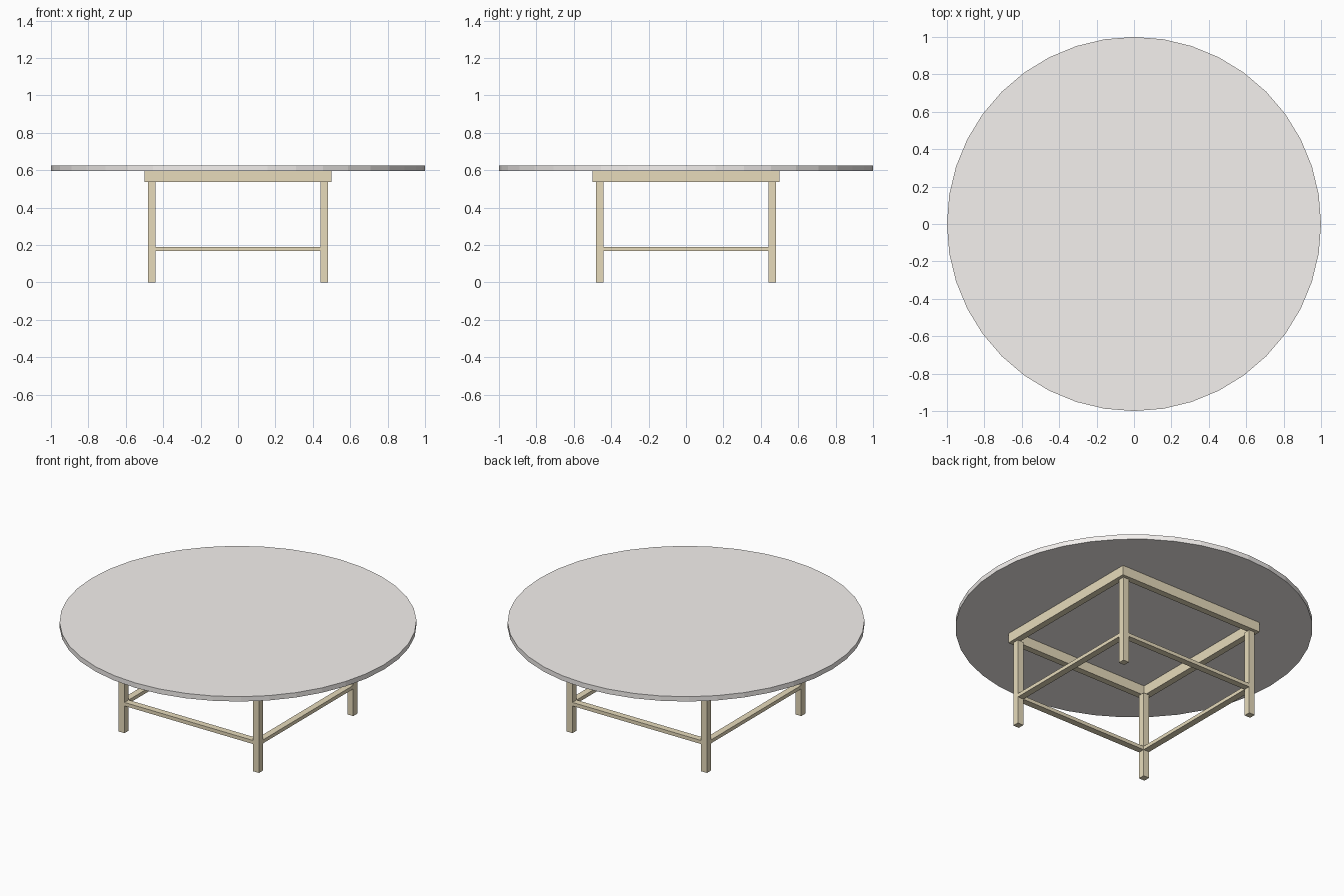
import bpy

if "Cube" in bpy.data.objects:
    bpy.data.objects.remove(bpy.data.objects["Cube"])


def material(name, color):
    m = bpy.data.materials.new(name)
    m.diffuse_color = (*color, 1)
    m.use_nodes = True
    m.node_tree.nodes["Principled BSDF"].inputs["Base Color"].default_value = m.diffuse_color
    return m


wood = material("pale_wood", (0.80, 0.71, 0.50))
stone = material("stone", (0.91, 0.88, 0.86))


def box(name, x0, x1, y0, y1, z0, z1):
    bpy.ops.mesh.primitive_cube_add(
        size=1, location=((x0 + x1) / 2, (y0 + y1) / 2, (z0 + z1) / 2))
    o = bpy.context.object
    o.name = name
    o.scale = (x1 - x0, y1 - y0, z1 - z0)
    bpy.ops.object.transform_apply(location=False, rotation=False, scale=True)
    o.data.materials.append(wood)
    return o


# Round table top, flat 40-sided rim
bpy.ops.mesh.primitive_cylinder_add(
    vertices=40, radius=1, depth=0.03, location=(0, 0, 0.611))
top = bpy.context.object
top.name = "table_top"
top.data.materials.append(stone)

LEG_IN, LEG_OUT = 0.44, 0.48
APRON_IN, APRON_OUT = 0.46, 0.50
APRON_Z0, APRON_Z1 = 0.536, 0.596
RAIL_Z0, RAIL_Z1 = 0.168, 0.19

# Four square legs
for sx, xn in ((-1, "left"), (1, "right")):
    for sy, yn in ((-1, "front"), (1, "back")):
        x, y, h = sx * 0.46, sy * 0.46, 0.02
        box(f"{yn}_{xn}_leg", x - h, x + h, y - h, y + h, 0, APRON_Z0)

# Apron frame under the top, and stretchers between the legs
for s, n in ((-1, "front"), (1, "back")):
    a, b = sorted((s * APRON_IN, s * APRON_OUT))
    box(f"{n}_apron", -APRON_OUT, APRON_OUT, a, b, APRON_Z0, APRON_Z1)
    a, b = sorted((s * LEG_IN, s * LEG_OUT))
    box(f"{n}_stretcher", -LEG_IN, LEG_IN, a, b, RAIL_Z0, RAIL_Z1)
for s, n in ((-1, "left"), (1, "right")):
    a, b = sorted((s * APRON_IN, s * APRON_OUT))
    box(f"{n}_apron", a, b, -APRON_IN, APRON_IN, APRON_Z0, APRON_Z1)
    a, b = sorted((s * LEG_IN, s * LEG_OUT))
    box(f"{n}_stretcher", a, b, -LEG_IN, LEG_IN, RAIL_Z0, RAIL_Z1)
